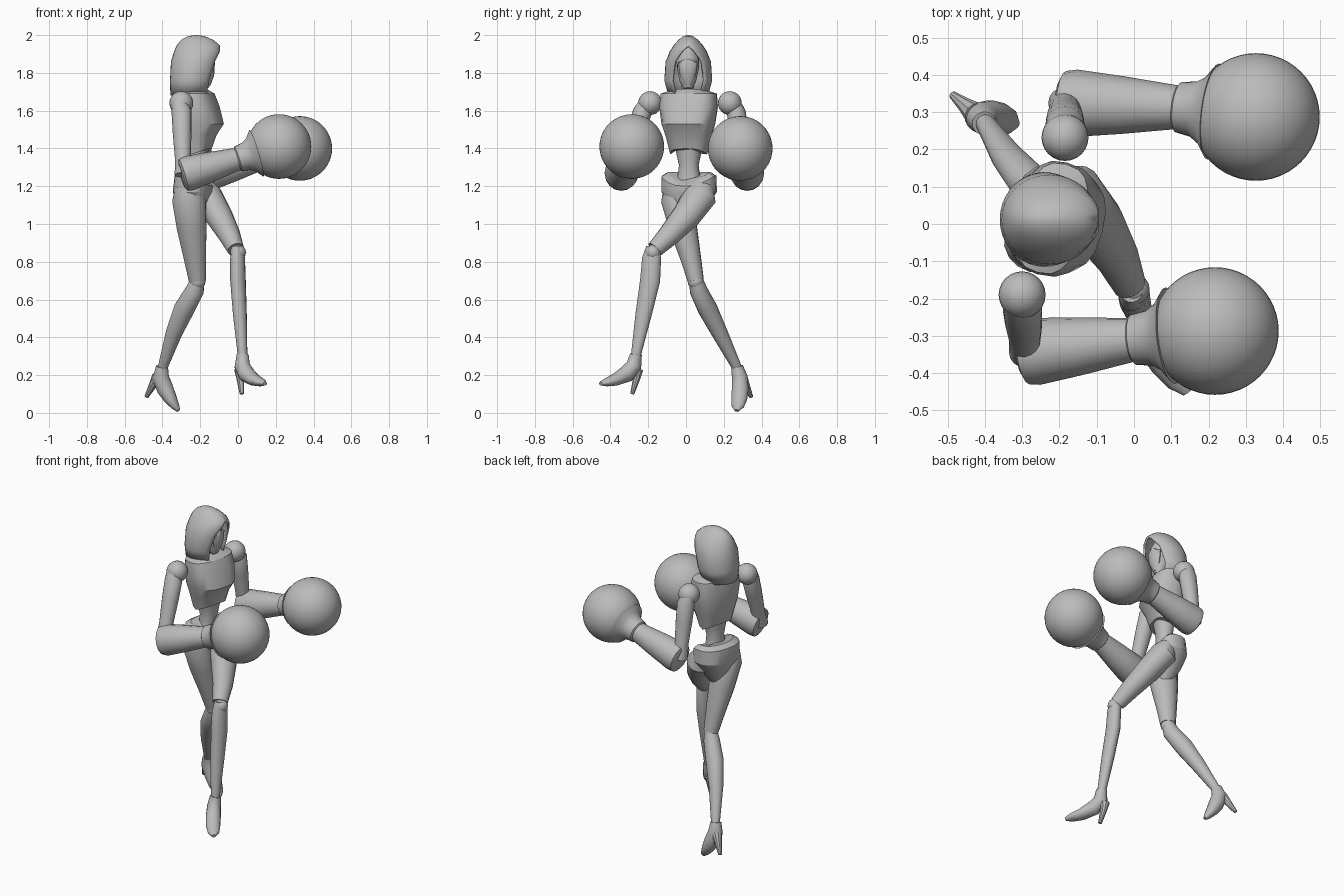
import bpy, bmesh, math
from mathutils import Vector, Matrix

cube = bpy.data.objects.get("Cube")
if cube:
    bpy.data.objects.remove(cube, do_unlink=True)

grey = bpy.data.materials.new("plain grey")
grey.use_nodes = True
grey.diffuse_color = (0.5, 0.5, 0.5, 1)
grey.node_tree.nodes["Principled BSDF"].inputs["Base Color"].default_value = (0.5, 0.5, 0.5, 1)

YAW = Matrix.Rotation(-0.26, 3, 'Z')       # the body is turned slightly
ORIGIN = Vector((-0.22, 0.015, 0))
ACROSS = YAW @ Vector((0, 1, 0))


def finish(name, bm, angle=35):
    bmesh.ops.remove_doubles(bm, verts=bm.verts, dist=0.0005)
    bmesh.ops.recalc_face_normals(bm, faces=bm.faces)
    mesh = bpy.data.meshes.new(name)
    bm.to_mesh(mesh)
    bm.free()
    obj = bpy.data.objects.new(name, mesh)
    bpy.context.collection.objects.link(obj)
    mesh.materials.append(grey)
    bpy.ops.object.select_all(action='DESELECT')
    obj.select_set(True)
    bpy.context.view_layer.objects.active = obj
    bpy.ops.object.shade_smooth_by_angle(angle=math.radians(angle))
    return obj


def skin(name, rings, closed=True, caps=(True, True), angle=35):
    """Joins rings of points into one surface."""
    bm = bmesh.new()
    loops = [[bm.verts.new(p) for p in ring] for ring in rings]
    n = len(loops[0])
    for a, b in zip(loops, loops[1:]):
        for i in range(n if closed else n - 1):
            j = (i + 1) % n
            bm.faces.new((a[i], a[j], b[j], b[i]))
    for use, loop in zip(caps, (loops[0], loops[-1])):
        if use:
            bm.faces.new(loop)
    return finish(name, bm, angle)


def limb(name, stations, side, sides=16):
    """Tube through stations (x, y, z, side radius, other radius)."""
    pts = [Vector(s[:3]) for s in stations]
    rings = []
    for i, (p, s) in enumerate(zip(pts, stations)):
        t = (pts[min(i + 1, len(pts) - 1)] - pts[max(i - 1, 0)]).normalized()
        u = Vector(side)
        u = (u - t * u.dot(t)).normalized()
        v = t.cross(u)
        angles = [2 * math.pi * k / sides for k in range(sides)]
        rings.append([p + u * s[3] * math.cos(a) + v * s[-1] * math.sin(a) for a in angles])
    return skin(name, rings)


def body(name, levels, power=0.75, sides=20, dip=None):
    """Loft of levels (z, half width, back depth, front depth) in the turned body frame."""
    rings = []
    for z, hw, back, front in levels:
        ring = []
        for k in range(sides):
            a = 2 * math.pi * k / sides
            c, s = math.cos(a), math.sin(a)
            x = math.copysign(abs(c) ** power, c) * (front if c > 0 else back)
            y = math.copysign(abs(s) ** power, s) * hw
            ring.append(ORIGIN + YAW @ Vector((x, y, z + (dip(z, c, s) if dip else 0))))
        rings.append(ring)
    return skin(name, rings, angle=28)


def ball(name, centre, radius, segments=32):
    bm = bmesh.new()
    bmesh.ops.create_uvsphere(bm, u_segments=segments, v_segments=segments // 2, radius=radius,
                              matrix=Matrix.Translation(centre))
    return finish(name, bm, 60)


# Torso
body("chest", [(1.39, .10, .06, .075), (1.47, .122, .08, .10), (1.53, .14, .09, .14),
               (1.62, .155, .095, .115), (1.69, .15, .085, .085), (1.715, .07, .05, .05)],
     dip=lambda z, c, s: 0.03 * (abs(c) - 0.7) if z < 1.45 else 0)
body("waist", [(1.18, .075, .06, .055), (1.25, .06, .05, .05), (1.31, .052, .045, .05),
               (1.37, .065, .05, .06), (1.43, .08, .055, .07)], power=0.9)
body("pelvis", [(1.01, .03, .035, .03), (1.09, .095, .09, .06), (1.17, .148, .12, .085),
                (1.20, .147, .11, .085), (1.22, .115, .075, .062)], power=0.85,
     dip=lambda z, c, s: 0.055 * (1 - max(0, c) ** 2) if z > 1.19 else 0)
limb("neck", [(-.24, .01, 1.62, .045), (-.225, .01, 1.70, .033), (-.21, .01, 1.78, .035)], ACROSS)

# Head with a pointed jaw and a brow plate
limb("face", [(-.17, .01, 1.715, .02, .018), (-.185, .01, 1.75, .042, .045),
              (-.195, .01, 1.82, .058, .065), (-.20, .01, 1.88, .06, .07),
              (-.205, .01, 1.93, .045, .05), (-.21, .01, 1.955, .01, .01)], (0, 1, 0))
limb("mask", [(-.16, .01, 1.735, .018, .014), (-.15, .01, 1.79, .043, .024),
              (-.148, .01, 1.855, .052, .026), (-.145, .01, 1.875, .012, .02)], (0, 1, 0), 12)

# Hood: C shaped sections (z, centre x, depth, half width, opening angle)
hood_rings = []
for z, cx, rx, ry, opening in [(1.68, -.25, .108, .105, .69), (1.76, -.24, .12, .127, .75),
                               (1.86, -.225, .13, .12, .65), (1.915, -.213, .125, .098, .34),
                               (1.945, -.21, .115, .078, 0), (1.975, -.216, .085, .052, 0),
                               (1.994, -.22, .045, .026, 0), (2.0, -.22, .01, .006, 0)]:
    arc = [opening + (2 * math.pi - 2 * opening) * k / 28 for k in range(29)]
    hood_rings.append([Vector((cx + rx * math.cos(a), .012 + ry * math.sin(a), z)) for a in arc])
hood = skin("hood", hood_rings, closed=False, caps=(False, True), angle=40)
shell = hood.modifiers.new("thickness", 'SOLIDIFY')
shell.thickness = 0.012
shell.offset = -1

# Arms: shoulder, elbow, wrist and glove centres
ARMS = {
    "right": ((-.30, -.19, 1.64), (-.29, -.345, 1.26), (.0, -.31, 1.345), (.217, -.287, 1.41)),
    "left": ((-.185, .232, 1.64), (-.185, .325, 1.26), (.12, .313, 1.345), (.327, .287, 1.40)),
}
for which, joints in ARMS.items():
    shoulder, elbow, wrist, glove = map(Vector, joints)
    out = Vector((0, math.copysign(1, shoulder.y), 0))
    ball(which + "_shoulder", shoulder, .063, 24)
    top = shoulder + out * .025
    limb(which + "_upper_arm",
         [(*(top + Vector((-.015, 0, .02))), .035, .025)] +
         [(*top.lerp(elbow, t), r, r * .95) for t, r in ((.12, .053), (.4, .05), (.75, .042), (1, .045))],
         (1, 0, 0))
    axis = wrist - elbow
    limb(which + "_forearm",
         [(*(elbow + axis * t), r * .97, r) for t, r in
          ((-.03, .07), (.0, .088), (.1, .093), (.5, .08), (1, .06))], (0, 1, 0))
    reach = glove - wrist
    limb(which + "_cuff",
         [(*(wrist + reach * t), r) for t, r in
          ((-.04, .055), (0, .068), (.2, .075), (.32, .092), (.45, .13))], (0, 1, 0), 24)
    ball(which + "_glove", glove, .171, 48)

# Legs: the left one crosses in front of the right one
limb("left_thigh", [(-.185, .085, 1.21, .06, .05), (-.165, .075, 1.15, .09, .08),
                    (-.10, .0, 1.04, .078, .072), (-.045, -.09, .94, .06, .058),
                    (-.012, -.165, .865, .045, .045)], ACROSS)
limb("right_thigh", [(-.265, -.06, 1.2, .06, .07), (-.26, -.05, 1.13, .083, .09),
                     (-.245, -.015, .98, .074, .08), (-.228, .025, .82, .055, .06),
                     (-.215, .052, .70, .043, .046)], ACROSS)
limb("left_calf", [(-.005, -.175, .88, .036, .03), (-.002, -.182, .82, .052, .038),
                   (.0, -.19, .70, .055, .04), (.01, -.225, .52, .044, .036),
                   (.025, -.268, .29, .025, .025)], ACROSS)
limb("right_calf", [(-.212, .052, .71, .036, .036), (-.228, .065, .65, .047, .05),
                    (-.285, .115, .55, .052, .056), (-.34, .18, .42, .042, .044),
                    (-.402, .275, .23, .025, .025)], ACROSS)
ball("left_knee", (0, -.175, .85), .042, 16)
ball("right_knee", (-.215, .052, .695), .043, 16)

# High heeled shoes
SHOES = {
    "left": ((.82, .57, 0),
             [(.025, -.265, .31, .032), (.022, -.275, .25, .04, .043), (.045, -.315, .205, .044, .045),
              (.085, -.375, .175, .042, .032), (.12, -.42, .162, .034, .022), (.143, -.452, .155, .013, .01)],
             [(.01, -.255, .23, .03), (.012, -.262, .18, .02), (.02, -.285, .10, .011)]),
    "right": ((.25, .97, 0),
              [(-.402, .27, .245, .032), (-.41, .285, .19, .042, .045), (-.385, .287, .125, .045, .045),
               (-.358, .282, .075, .043, .035), (-.332, .274, .035, .034, .022), (-.315, .268, .012, .012, .01)],
              [(-.425, .295, .19, .032), (-.452, .318, .145, .021), (-.485, .345, .085, .011)]),
}
for which, (side, shoe, heel) in SHOES.items():
    limb(which + "_shoe", shoe, side)
    limb(which + "_heel", heel, side, 10)
